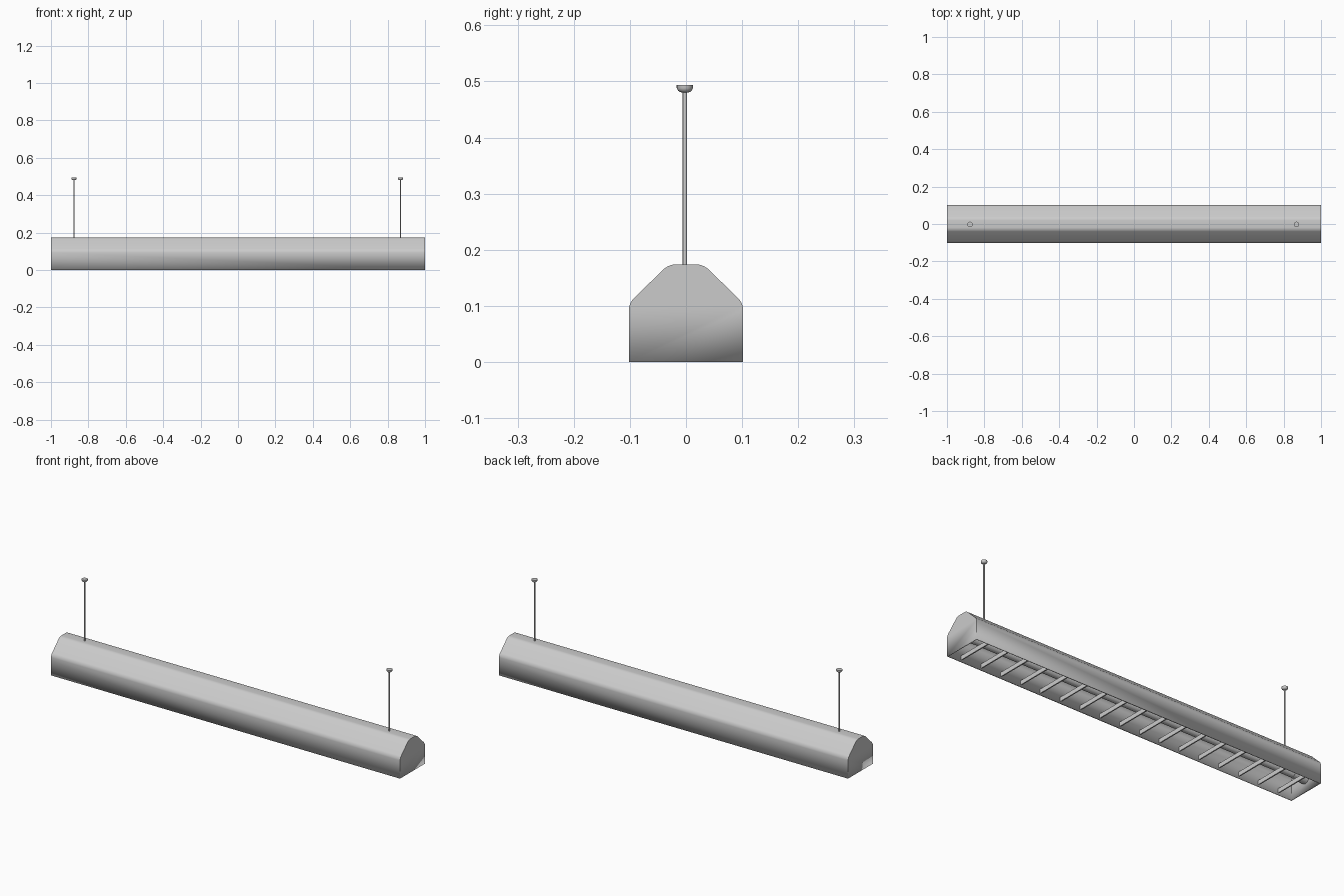
import bpy, bmesh, math

if "Cube" in bpy.data.objects:
    bpy.data.objects.remove(bpy.data.objects["Cube"])

ROD_Y = -0.002


def finish(name, bm, angle=30):
    bmesh.ops.recalc_face_normals(bm, faces=bm.faces)
    mesh = bpy.data.meshes.new(name)
    bm.to_mesh(mesh)
    bm.free()
    ob = bpy.data.objects.new(name, mesh)
    bpy.context.collection.objects.link(ob)
    bpy.ops.object.select_all(action='DESELECT')
    ob.select_set(True)
    bpy.context.view_layer.objects.active = ob
    bpy.ops.object.shade_smooth_by_angle(angle=math.radians(angle))
    return ob


def prism(profile, x0, x1):
    """Extrude a (y, z) profile along x."""
    bm = bmesh.new()
    face = bm.faces.new([bm.verts.new((x0, y, z)) for y, z in profile])
    ext = bmesh.ops.extrude_face_region(bm, geom=[face])['geom']
    moved = [v for v in ext if isinstance(v, bmesh.types.BMVert)]
    bmesh.ops.translate(bm, vec=(x1 - x0, 0, 0), verts=moved)
    bmesh.ops.recalc_face_normals(bm, faces=bm.faces)
    return bm


def lathe(name, profile, x, y, sides=20):
    """Spin an (r, z) profile around a vertical axis."""
    bm = bmesh.new()
    verts = [bm.verts.new((r, 0, z)) for r, z in profile]
    edges = [bm.edges.new(p) for p in zip(verts, verts[1:])]
    bmesh.ops.spin(bm, geom=verts + edges, cent=(0, 0, 0), axis=(0, 0, 1),
                   angle=2 * math.pi, steps=sides)
    bmesh.ops.remove_doubles(bm, verts=bm.verts, dist=1e-5)
    ob = finish(name, bm, 40)
    ob.location = (x, y, 0)
    return ob


def x_cylinder(name, x, z, radius, length, sides=20):
    bpy.ops.mesh.primitive_cylinder_add(vertices=sides, radius=radius, depth=length,
                                        location=(x, 0, z),
                                        rotation=(0, math.pi / 2, 0))
    ob = bpy.context.object
    ob.name = name
    bpy.ops.object.shade_smooth_by_angle(angle=math.radians(40))
    return ob


# Hollow housing: sloped-shoulder section, rounded long edges, open underneath
half = [(0.102, 0), (0.102, 0.105), (0.031, 0.174)]
bm = prism(half + [(-y, z) for y, z in reversed(half)], -1, 1)
long_edges = [e for e in bm.edges
              if abs(e.verts[0].co.x - e.verts[1].co.x) > 1 and e.verts[0].co.z > 0.01]
bmesh.ops.bevel(bm, geom=long_edges, offset=0.012, segments=5, profile=0.5,
                affect='EDGES')
bottom = [f for f in bm.faces if all(v.co.z < 0.001 for v in f.verts)]
bmesh.ops.delete(bm, geom=bottom, context='FACES')
housing = finish("housing", bm)
wall = housing.modifiers.new("wall", 'SOLIDIFY')
wall.thickness = 0.005
wall.offset = -1
wall.use_even_offset = True

# Cross louvre blades in the opening
for i in range(17):
    x = -0.92 + i * 0.115
    blade = prism([(-0.098, 0.008), (0.098, 0.008), (0.098, 0.03), (-0.098, 0.03)],
                  x - 0.003, x + 0.003)
    finish(f"louvre_blade_{i + 1}", blade)

# Lamp tube with end caps and sockets
x_cylinder("lamp_tube", 0, 0.065, 0.018, 1.88)
for side, s in (("left", -1), ("right", 1)):
    x_cylinder(f"tube_cap_{side}", s * 0.94, 0.065, 0.019, 0.04)
    x_cylinder(f"tube_socket_{side}", s * 0.978, 0.065, 0.024, 0.036)

# Suspension rods with ceiling cups
cup = [(0, 0.494), (0.0145, 0.494), (0.0145, 0.488), (0.0125, 0.484),
       (0.009, 0.481), (0, 0.480)]
for side, x in (("left", -0.877), ("right", 0.869)):
    lathe(f"rod_{side}", [(0, 0.168), (0.0038, 0.168), (0.0038, 0.488), (0, 0.488)],
          x, ROD_Y, 16)
    lathe(f"ceiling_cup_{side}", cup, x, ROD_Y)
